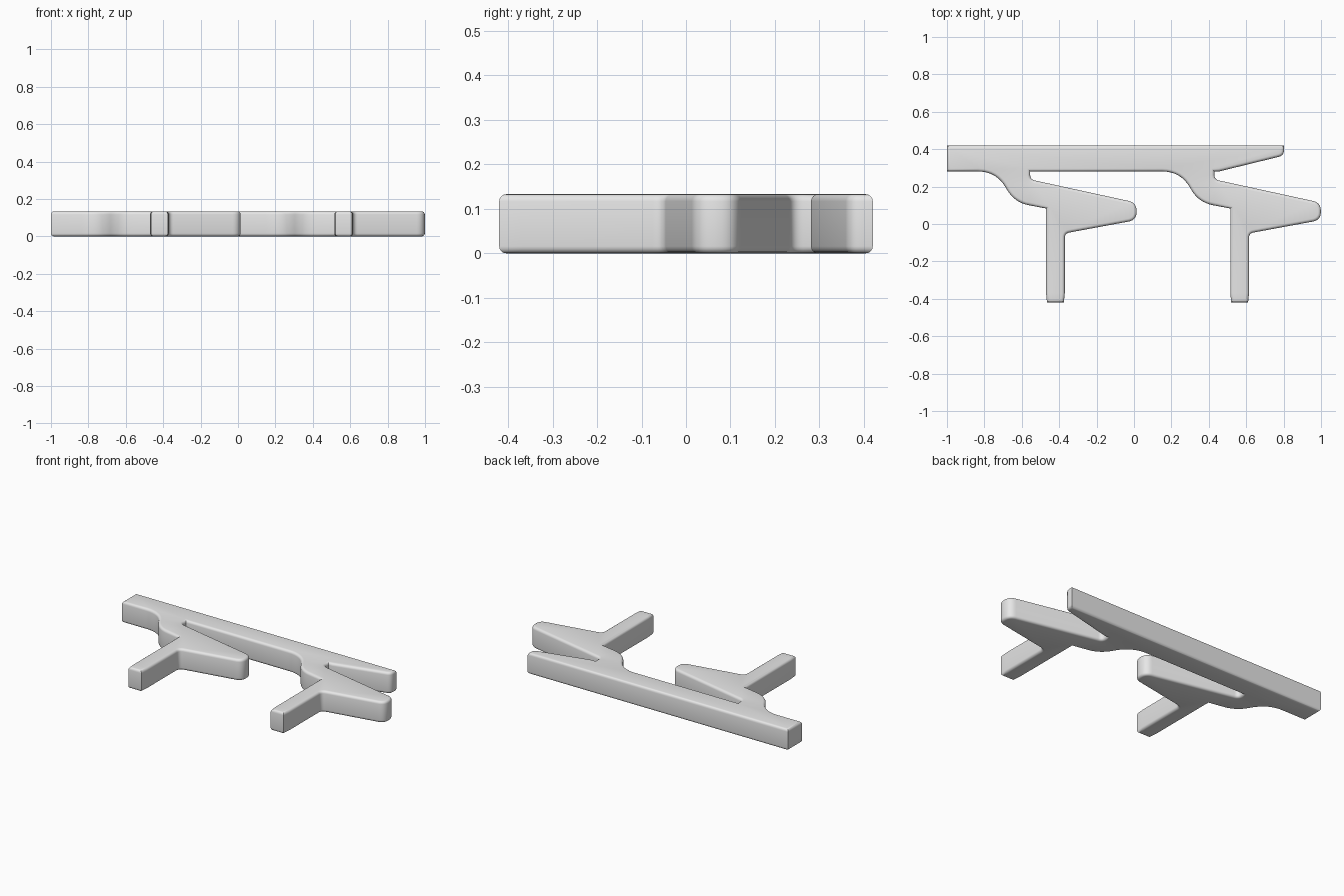
import bpy
import bmesh
from mathutils import Vector

HEIGHT = 0.133
ROUND = 0.016
ARM_SPACING = 0.985
RAIL_FRONT = 0.281
STEPS = 8

cube = bpy.data.objects.get("Cube")
if cube:
    bpy.data.objects.remove(cube, do_unlink=True)

grey_value = (0.8, 0.8, 0.8, 1)
grey = bpy.data.materials.new("plain_grey")
grey.use_nodes = True
grey.diffuse_color = grey_value
grey.node_tree.nodes["Principled BSDF"].inputs["Base Color"].default_value = grey_value


def arm_corners(dx):
    """Corners (x, y, rounding length) of one barbed arm hanging from the rail."""
    arm = [
        (-0.735, RAIL_FRONT, 0.10), (-0.64, 0.115, 0.08),   # swept neck
        (-0.47, 0.083, 0),
        (-0.47, -0.37, 0), (-0.465, -0.42, 0),              # straight stem
        (-0.375, -0.42, 0), (-0.37, -0.37, 0),
        (-0.37, -0.05, 0.025),
        (0.014, 0.021, 0.044), (0.014, 0.114, 0.044),       # rounded barb tip
        (-0.555, 0.238, 0.025), (-0.555, RAIL_FRONT, 0),    # notch under the rail
    ]
    return [(x + dx, y, r) for x, y, r in arm]


def rounded_outline(corners):
    """Replace each corner that has a rounding length by a smooth curve."""
    points = []
    for i, (x, y, r) in enumerate(corners):
        c = Vector((x, y))
        if r == 0:
            points.append(c)
            continue
        before = Vector(corners[i - 1][:2])
        after = Vector(corners[(i + 1) % len(corners)][:2])
        a = c + (before - c).normalized() * r
        b = c + (after - c).normalized() * r
        for k in range(STEPS + 1):
            t = k / STEPS
            points.append(a * (1 - t) ** 2 + c * 2 * t * (1 - t) + b * t ** 2)
    return points


# Outline: rail end, two arms, then the tapered rail tip
corners = [(-1, 0.42, 0), (-1, RAIL_FRONT, 0)]
for n in range(2):
    corners += arm_corners(n * ARM_SPACING)
corners += [(0.455, RAIL_FRONT, 0), (0.802, 0.366, 0.03), (0.802, 0.42, 0)]
outline = rounded_outline(corners)
count = len(outline)


def inset_outline(distance):
    """Move every outline point inward along its mitred corner direction."""
    result = []
    for i, p in enumerate(outline):
        d1 = (p - outline[i - 1]).normalized()
        d2 = (outline[(i + 1) % count] - p).normalized()
        n1, n2 = Vector((-d1.y, d1.x)), Vector((-d2.y, d2.x))
        result.append(p + (n1 + n2) * (distance / (1 + n1.dot(n2))))
    return result


# Quarter-round rim: (inset, distance from the flat face) as fractions of ROUND
rim = [(1, 0), (0.617, 0.076), (0.293, 0.293), (0.076, 0.617), (0, 1)]
levels = [(i, d * ROUND) for i, d in rim]
levels += [(i, HEIGHT - d * ROUND) for i, d in reversed(rim)]

# Stack inset copies of the outline as rings, so that both rims are rounded
bm = bmesh.new()
rings = []
for inset, z in levels:
    rings.append([bm.verts.new((p.x, p.y, z)) for p in inset_outline(inset * ROUND)])
for lower, upper in zip(rings, rings[1:]):
    for i in range(count):
        j = (i + 1) % count
        bm.faces.new((lower[i], lower[j], upper[j], upper[i]))

# Flat bottom and top; their normals must be known before triangulating
caps = [bm.faces.new(list(reversed(rings[0]))), bm.faces.new(rings[-1])]
bm.normal_update()
bmesh.ops.triangulate(bm, faces=caps)

mesh = bpy.data.meshes.new("rail_with_arms")
bm.to_mesh(mesh)
bm.free()
mesh.materials.append(grey)
rail = bpy.data.objects.new("rail_with_arms", mesh)
bpy.context.collection.objects.link(rail)

bpy.ops.object.select_all(action='DESELECT')
rail.select_set(True)
bpy.context.view_layer.objects.active = rail
bpy.ops.object.shade_smooth_by_angle(angle=0.6)
